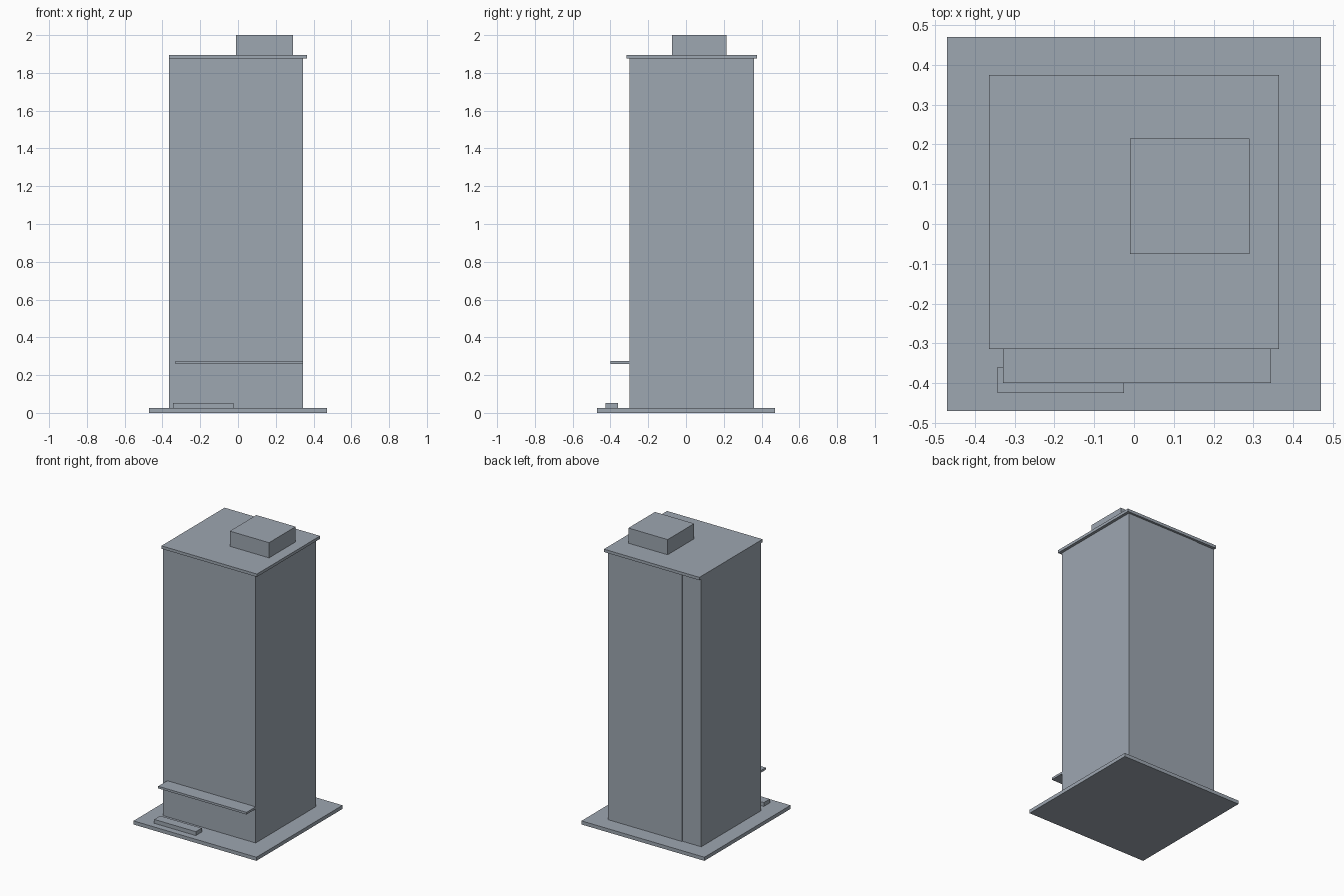
import bpy
import bmesh
from mathutils import Vector

cube = bpy.data.objects.get("Cube")
if cube:
    bpy.data.objects.remove(cube, do_unlink=True)

# Single blue-grey material
COLOUR = (0.34, 0.385, 0.44, 1.0)
grey = bpy.data.materials.new("blue_grey")
grey.use_nodes = True
grey.diffuse_color = COLOUR
shader = next(n for n in grey.node_tree.nodes if n.type == 'BSDF_PRINCIPLED')
shader.inputs["Base Color"].default_value = COLOUR


def box(name, x, y, z):
    """Add a box spanning the given (low, high) ranges."""
    centre = Vector([(a + b) / 2 for a, b in (x, y, z)])
    size = Vector([b - a for a, b in (x, y, z)])
    bm = bmesh.new()
    bmesh.ops.create_cube(bm, size=1)
    bmesh.ops.scale(bm, vec=size, verts=bm.verts)
    mesh = bpy.data.meshes.new(name)
    bm.to_mesh(mesh)
    bm.free()
    mesh.materials.append(grey)
    obj = bpy.data.objects.new(name, mesh)
    obj.location = centre
    bpy.context.collection.objects.link(obj)
    return obj


# Shared levels and tower sides
GROUND, ROOF, ROOF_TOP = 0.025, 1.875, 1.895
LEFT, RIGHT = 0.345, -0.365
FRONT, BACK, SKIN = -0.30, 0.36, 0.005

# Ground slab
box("base_slab", (-0.47, 0.47), (-0.47, 0.47), (0, GROUND))

# Tower with thin facade panels
box("tower_body", (RIGHT, LEFT), (FRONT + SKIN, BACK - SKIN), (GROUND, ROOF))
box("front_facade", (RIGHT, LEFT), (FRONT, FRONT + SKIN), (GROUND, ROOF))
box("back_facade", (-0.22, LEFT), (BACK - SKIN, BACK), (GROUND, ROOF))

# Roof slab and rooftop plant room
box("roof_slab", (-0.365, 0.365), (-0.315, 0.375), (ROOF, ROOF_TOP))
box("rooftop_room", (-0.01, 0.29), (-0.075, 0.215), (ROOF_TOP, 2.0))

# Entrance canopy and the low step before it
box("canopy", (-0.33, LEFT), (-0.40, FRONT), (0.26, 0.275))
box("front_step", (-0.343, -0.025), (-0.425, -0.36), (GROUND, 0.052))
